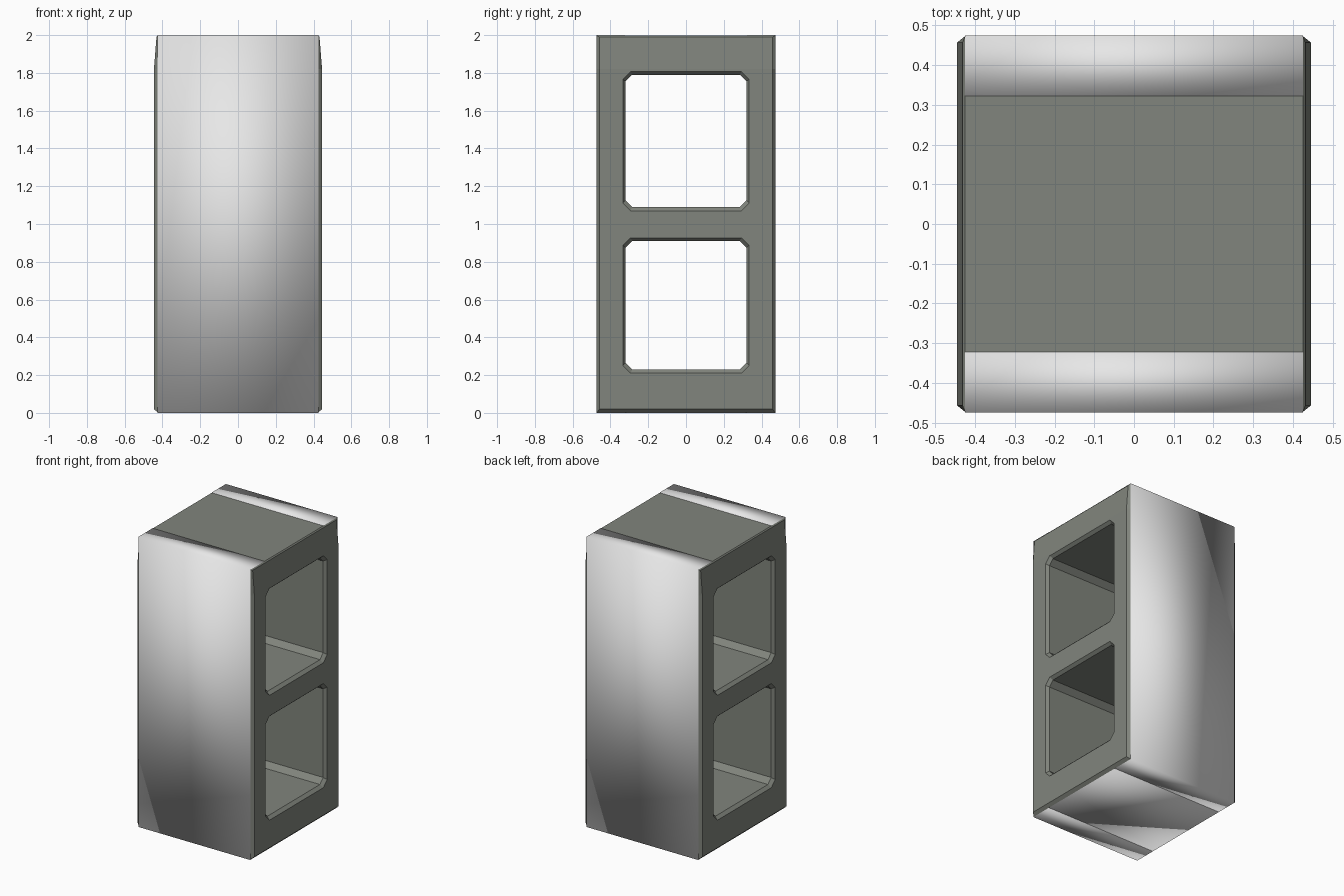
import bpy
import bmesh

cube = bpy.data.objects.get("Cube")
if cube:
    bpy.data.objects.remove(cube, do_unlink=True)


def material(name, rgb):
    mat = bpy.data.materials.new(name)
    mat.use_nodes = True
    mat.diffuse_color = (*rgb, 1)
    mat.node_tree.nodes["Principled BSDF"].inputs["Base Color"].default_value = (*rgb, 1)
    return mat


OLIVE = material("olive grey concrete", (0.22, 0.235, 0.205))
PALE = material("pale grey concrete", (0.8, 0.8, 0.8))


def profile(half_y, z0, z1, cut=0):
    """Rectangle in the y-z plane, with clipped corners when cut is set."""
    if not cut:
        return [(-half_y, z0), (half_y, z0), (half_y, z1), (-half_y, z1)]
    y, c = half_y, cut
    return [(-y + c, z0), (y - c, z0), (y, z0 + c), (y, z1 - c),
            (y - c, z1), (-y + c, z1), (-y, z1 - c), (-y, z0 + c)]


def loft(stations):
    """Closed solid through (x, profile) stations."""
    bm = bmesh.new()
    rings = [[bm.verts.new((x, y, z)) for y, z in pts] for x, pts in stations]
    for a, b in zip(rings, rings[1:]):
        for i in range(len(a)):
            j = (i + 1) % len(a)
            bm.faces.new((a[i], a[j], b[j], b[i]))
    bm.faces.new(rings[0])
    bm.faces.new(rings[-1])
    bmesh.ops.recalc_face_normals(bm, faces=bm.faces)
    return bm


def finish(bm, name, mat, smooth=False):
    mesh = bpy.data.meshes.new(name)
    for face in bm.faces:
        face.smooth = smooth
    bm.to_mesh(mesh)
    bm.free()
    mesh.materials.append(mat)
    obj = bpy.data.objects.new(name, mesh)
    bpy.context.collection.objects.link(obj)
    return obj


# Main block with chamfered side faces that lean in slightly near the top
body = profile(0.473, 0.002, 1.998)
side = profile(0.457, 0.02, 1.99)
bm = loft([(-0.445, side), (-0.425, body), (0.425, body), (0.445, side)])
bmesh.ops.bisect_plane(bm, geom=bm.verts[:] + bm.edges[:] + bm.faces[:],
                       plane_co=(0, 0, 1.82), plane_no=(0, 0, 1))
for v in bm.verts:
    if v.co.z > 1.9 and abs(v.co.x) > 0.43:
        v.co.x *= 0.97
block = finish(bm, "block_body", OLIVE)

# Two clipped-corner openings with flared rims, cut through from side to side
for name, z0, z1 in (("lower", 0.23, 0.91), ("upper", 1.09, 1.79)):
    inner = profile(0.32, z0, z1, 0.035)
    rim = profile(0.345, z0 - 0.035, z1 + 0.03, 0.045)
    cutter = finish(loft([(-0.46, rim), (-0.425, inner), (0.425, inner), (0.46, rim)]),
                    name + "_opening_cutter", OLIVE)
    cutter.hide_render = True
    cutter.hide_viewport = True
    cut = block.modifiers.new(name + " opening", "BOOLEAN")
    cut.operation = "DIFFERENCE"
    cut.solver = "EXACT"
    cut.object = cutter

# Bake the openings and remove the cutters
bpy.context.view_layer.update()
graph = bpy.context.evaluated_depsgraph_get()
block.data = bpy.data.meshes.new_from_object(block.evaluated_get(graph))
for cut in list(block.modifiers):
    cutter = cut.object
    block.modifiers.remove(cut)
    bpy.data.objects.remove(cutter, do_unlink=True)


# Pale, softly shaded wall slabs and base web
def slab(name, y0, y1, z0, z1):
    pts = [(y0, z0), (y1, z0), (y1, z1), (y0, z1)]
    return finish(loft([(-0.425, pts), (0.425, pts)]), name, PALE, smooth=True)


slab("front_wall", -0.475, -0.322, 0, 2)
slab("back_wall", 0.322, 0.475, 0, 2)
slab("base_web", -0.322, 0.322, 0, 0.15)
